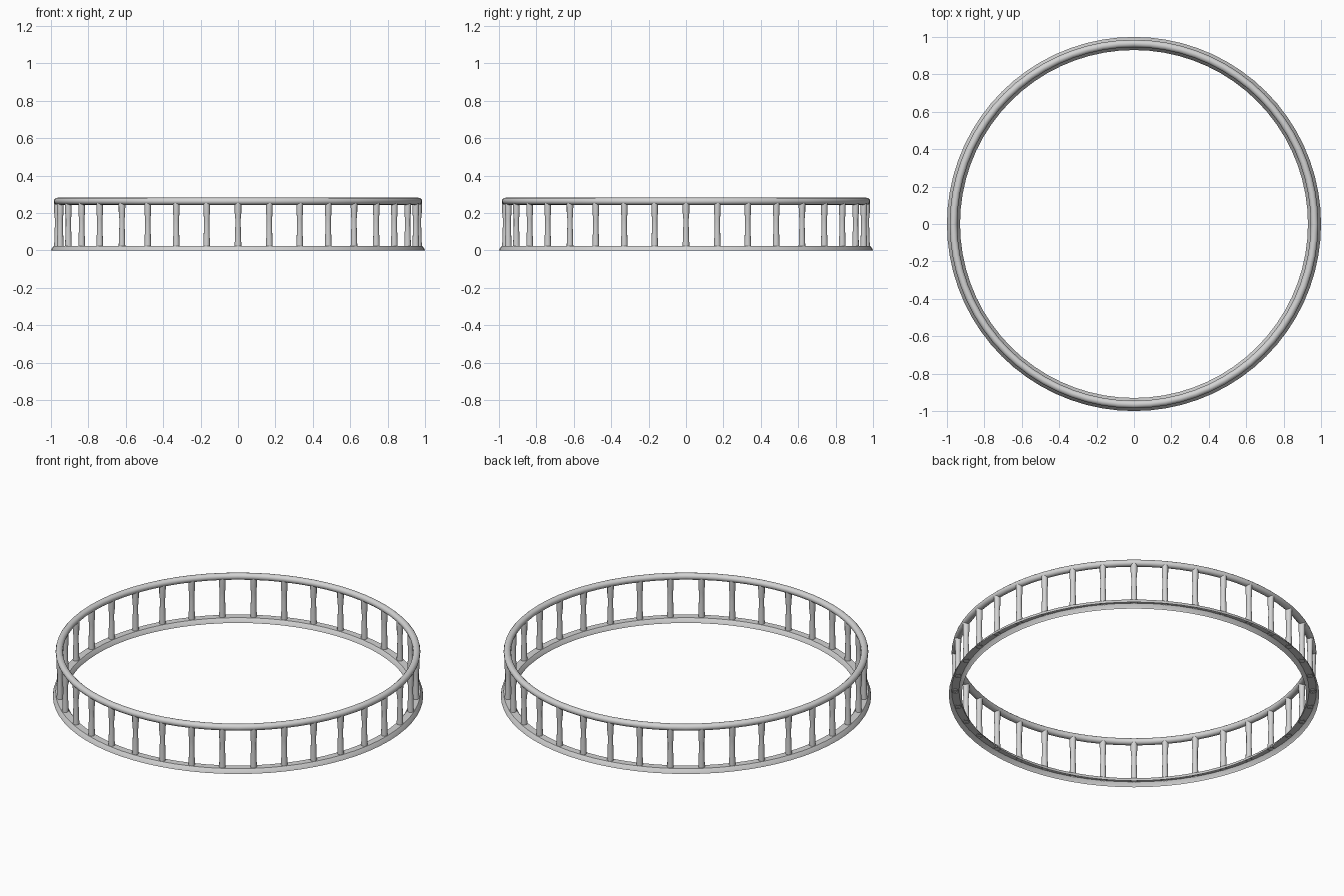
import bpy, math

if "Cube" in bpy.data.objects:
    bpy.data.objects.remove(bpy.data.objects["Cube"])

mat = bpy.data.materials.new("light grey")
mat.diffuse_color = (0.65, 0.65, 0.65, 1)
mat.use_nodes = True
mat.node_tree.nodes["Principled BSDF"].inputs["Base Color"].default_value = mat.diffuse_color


def lathe(name, profile, segments, closed=False):
    """Spin a list of (radius, z) points around the z axis."""
    n = len(profile)
    verts, faces = [], []
    for i in range(segments):
        a = 2 * math.pi * i / segments
        verts += [(r * math.cos(a), r * math.sin(a), z) for r, z in profile]
    for i in range(segments):
        j = (i + 1) % segments
        for k in range(n if closed else n - 1):
            m = (k + 1) % n
            faces.append((i * n + k, j * n + k, j * n + m, i * n + m))
    mesh = bpy.data.meshes.new(name)
    mesh.from_pydata(verts, [], faces)
    mesh.materials.append(mat)
    obj = bpy.data.objects.new(name, mesh)
    bpy.context.collection.objects.link(obj)
    bpy.ops.object.select_all(action='DESELECT')
    obj.select_set(True)
    bpy.context.view_layer.objects.active = obj
    bpy.ops.object.shade_smooth_by_angle(angle=math.radians(40))
    return obj


R = 0.965       # centre line of the railing
COUNT = 36

# base kerb: sloped channel, open underneath
lathe("base_ring", [(1.0, 0), (0.997, 0.009), (0.985, 0.025),
                    (0.945, 0.025), (0.933, 0.009), (0.93, 0)], 72)

# round handrail
rail = [(R + 0.02 * math.cos(t * math.pi / 6), 0.263 + 0.019 * math.sin(t * math.pi / 6))
        for t in range(12)]
lathe("top_rail", rail, 72, closed=True)

# turned balusters, sharing one mesh
first = lathe("baluster", [(0.018, 0.02), (0.017, 0.06), (0.0145, 0.13),
                           (0.0145, 0.17), (0.0175, 0.2), (0.018, 0.255)], 12)
first.location = (R, 0, 0)
for i in range(1, COUNT):
    a = 2 * math.pi * i / COUNT
    post = first.copy()
    post.name = f"baluster_{i:02d}"
    post.location = (R * math.cos(a), R * math.sin(a), 0)
    post.rotation_euler.z = a
    bpy.context.collection.objects.link(post)
